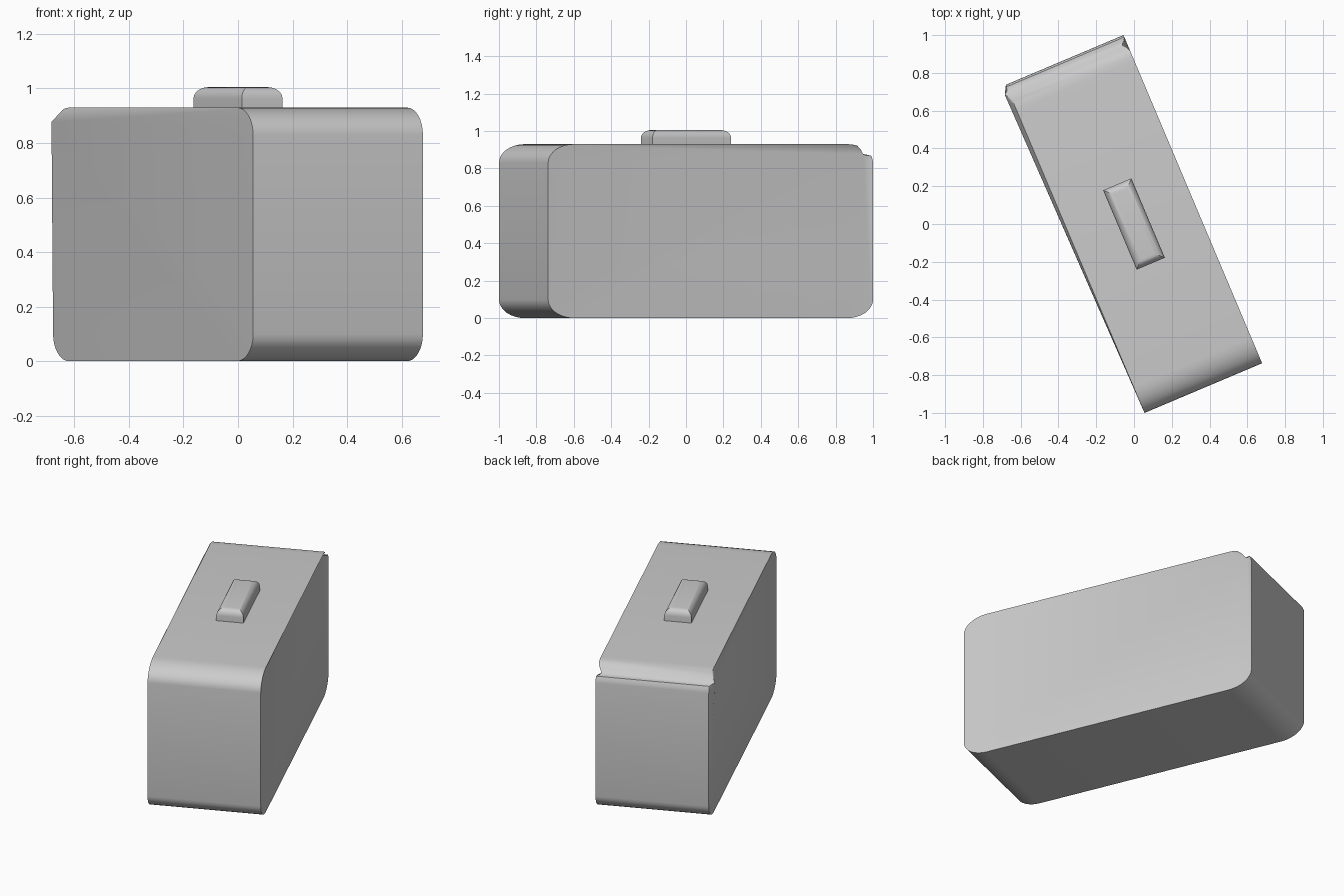
import bpy, bmesh, math

cube = bpy.data.objects.get("Cube")
if cube:
    bpy.data.objects.remove(cube, do_unlink=True)

ANGLE = math.radians(22.9)
HALF_W, HALF_L, HEIGHT = 0.338, 0.943, 0.93
RY, RZ, STEPS = 0.15, 0.10, 8

grey = bpy.data.materials.new("light grey")
grey.use_nodes = True
colour = (0.6, 0.6, 0.6, 1)
grey.diffuse_color = colour
grey.node_tree.nodes["Principled BSDF"].inputs["Base Color"].default_value = colour


def finish(bm, name):
    bmesh.ops.recalc_face_normals(bm, faces=bm.faces)
    mesh = bpy.data.meshes.new(name)
    bm.to_mesh(mesh)
    bm.free()
    mesh.materials.append(grey)
    obj = bpy.data.objects.new(name, mesh)
    bpy.context.collection.objects.link(obj)
    obj.rotation_euler.z = ANGLE
    bpy.ops.object.select_all(action='DESELECT')
    obj.select_set(True)
    bpy.context.view_layer.objects.active = obj
    bpy.ops.object.shade_smooth_by_angle(angle=math.radians(30))
    return obj


def bridge(bm, a, b):
    n = len(a)
    for i in range(n):
        j = (i + 1) % n
        bm.faces.new((a[i], a[j], b[j], b[i]))


# Body: rounded side profile swept across the width
# Dent in the upper back corner, keyed by arc step: shift in x, y, z
dent = {3: (-0.008, -0.008, -0.016),
        4: (-0.026, -0.003, -0.023),
        5: (-0.008, -0.003, -0.010)}
profile = []
for corner, (sy, top) in enumerate([(1, 1), (-1, 1), (-1, 0), (1, 0)]):
    cy = sy * (HALF_L - RY)
    cz = HEIGHT - RZ if top else RZ
    for k in range(STEPS + 1):
        t = (corner + k / STEPS) * math.pi / 2
        dx, dy, dz = dent.get(k, (0, 0, 0)) if corner == 0 else (0, 0, 0)
        profile.append((dx, cy + RY * math.cos(t) + dy, cz + RZ * math.sin(t) + dz))

bm = bmesh.new()
ends = [[bm.verts.new((side * HALF_W + x, y, z)) for x, y, z in profile]
        for side in (-1, 1)]
bridge(bm, *ends)
# End caps fan out from the dented corner
for ring in ends:
    fan = ring[4:] + ring[:4]
    for i in range(1, len(fan) - 1):
        bm.faces.new((fan[0], fan[i], fan[i + 1]))
finish(bm, "body")

# Top button: stacked rectangles with a rounded, mitred upper edge
BW, BL, TOP, R = 0.081, 0.228, 1.005, 0.042
levels = [(0, HEIGHT - 0.01)]
for k in range(7):
    t = k / 6 * math.pi / 2
    levels.append((R * (1 - math.cos(t)), TOP - R + R * math.sin(t)))
bm = bmesh.new()
rings = []
for inset, z in levels:
    rings.append([bm.verts.new((sx * (BW - inset), sy * (BL - inset), z))
                  for sx, sy in ((1, 1), (-1, 1), (-1, -1), (1, -1))])
for a, b in zip(rings, rings[1:]):
    bridge(bm, a, b)
bm.faces.new(rings[0])
bm.faces.new(rings[-1])
finish(bm, "top_button")
